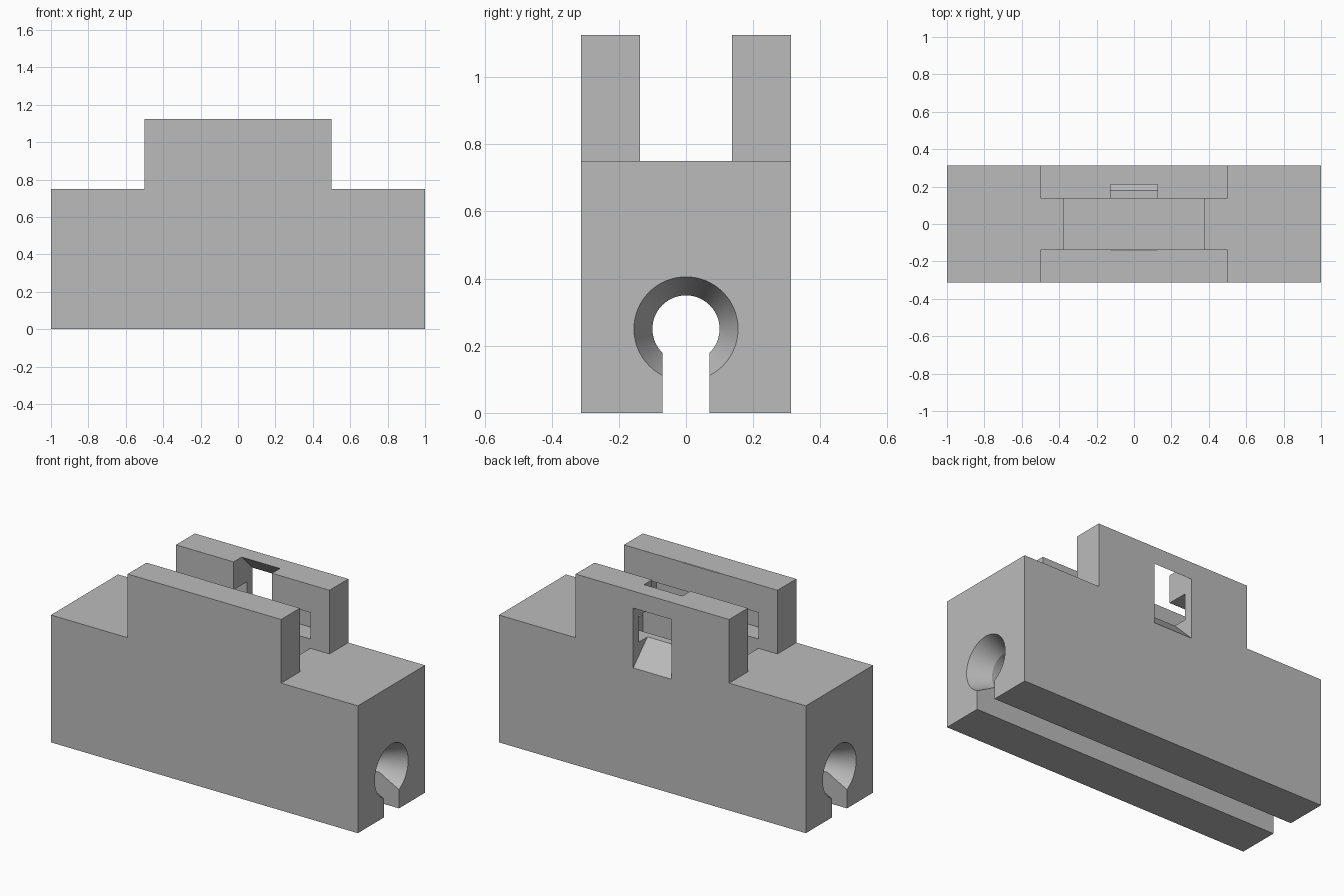
import bpy, bmesh, math

if "Cube" in bpy.data.objects:
    bpy.data.objects.remove(bpy.data.objects["Cube"])

grey = bpy.data.materials.new("plain_grey")
grey.diffuse_color = (0.5, 0.5, 0.5, 1)
grey.use_nodes = True
grey.node_tree.nodes["Principled BSDF"].inputs["Base Color"].default_value = grey.diffuse_color


def finish(name, bm):
    bmesh.ops.recalc_face_normals(bm, faces=bm.faces)
    me = bpy.data.meshes.new(name)
    bm.to_mesh(me)
    bm.free()
    me.materials.append(grey)
    ob = bpy.data.objects.new(name, me)
    bpy.context.collection.objects.link(ob)
    return ob


def prism(name, profile, axis, lo, hi):
    """Extrude a 2D profile: axis 'x' takes (y, z) points, axis 'y' takes (x, z)."""
    bm = bmesh.new()
    place = (lambda p, t: (t, p[0], p[1])) if axis == 'x' else (lambda p, t: (p[0], t, p[1]))
    a = [bm.verts.new(place(p, lo)) for p in profile]
    b = [bm.verts.new(place(p, hi)) for p in profile]
    n = len(profile)
    bm.faces.new(a)
    bm.faces.new(b[::-1])
    for i in range(n):
        bm.faces.new((a[i], b[i], b[(i + 1) % n], a[(i + 1) % n]))
    return finish(name, bm)


def block(name, x, y, z):
    """Box from (low, high) ranges."""
    return prism(name, [(y[0], z[0]), (y[1], z[0]), (y[1], z[1]), (y[0], z[1])], 'x', *x)


def bore(name, stations, zc, n=64):
    """Round cutter along x from (x, radius) stations."""
    bm = bmesh.new()
    rings = [[bm.verts.new((x, r * math.cos(math.tau * i / n), zc + r * math.sin(math.tau * i / n)))
              for i in range(n)] for x, r in stations]
    for p, q in zip(rings, rings[1:]):
        for i in range(n):
            bm.faces.new((p[i], q[i], q[(i + 1) % n], p[(i + 1) % n]))
    bm.faces.new(rings[0])
    bm.faces.new(rings[-1])
    return finish(name, bm)


# Stepped body
W = 0.3125
body = prism("clamp_body", [(-1, 0), (1, 0), (1, 0.75), (0.5, 0.75), (0.5, 1.125),
                            (-0.5, 1.125), (-0.5, 0.75), (-1, 0.75)], 'y', -W, W)

cutters = [
    # gap between the two upright walls
    block("wall_gap", (-0.6, 0.6), (-0.1375, 0.1375), (0.75, 1.3)),
    # pocket sunk in the top
    block("pocket", (-0.375, 0.375), (-0.1375, 0.1375), (0.5, 1.2)),
    # undercut groove inside both walls
    block("wall_groove", (-0.375, 0.375), (-0.26, 0.26), (0.805, 0.96)),
    # slanted window through the back wall
    prism("slanted_window", [(-0.34, 1.325), (0.5, 0.485), (0.5, 0.837), (0.012, 1.325)],
          'x', -0.125, 0.125),
    # lengthwise hole with flared ends
    bore("flared_hole", [(-1.02, 0.164), (-0.875, 0.1), (0.875, 0.1), (1.02, 0.164)], 0.25),
    # slot opening the hole to the underside
    block("bottom_slot", (-1.1, 1.1), (-0.07, 0.07), (-0.1, 0.25)),
]

bpy.context.view_layer.objects.active = body
for c in cutters:
    c.hide_render = True
    m = body.modifiers.new(c.name, 'BOOLEAN')
    m.operation = 'DIFFERENCE'
    m.solver = 'EXACT'
    m.object = c
    bpy.ops.object.modifier_apply(modifier=m.name)
for c in cutters:
    bpy.data.objects.remove(c, do_unlink=True)

# Smooth only the round hole
bpy.ops.object.select_all(action='DESELECT')
body.select_set(True)
bpy.ops.object.shade_smooth_by_angle(angle=math.radians(15))
